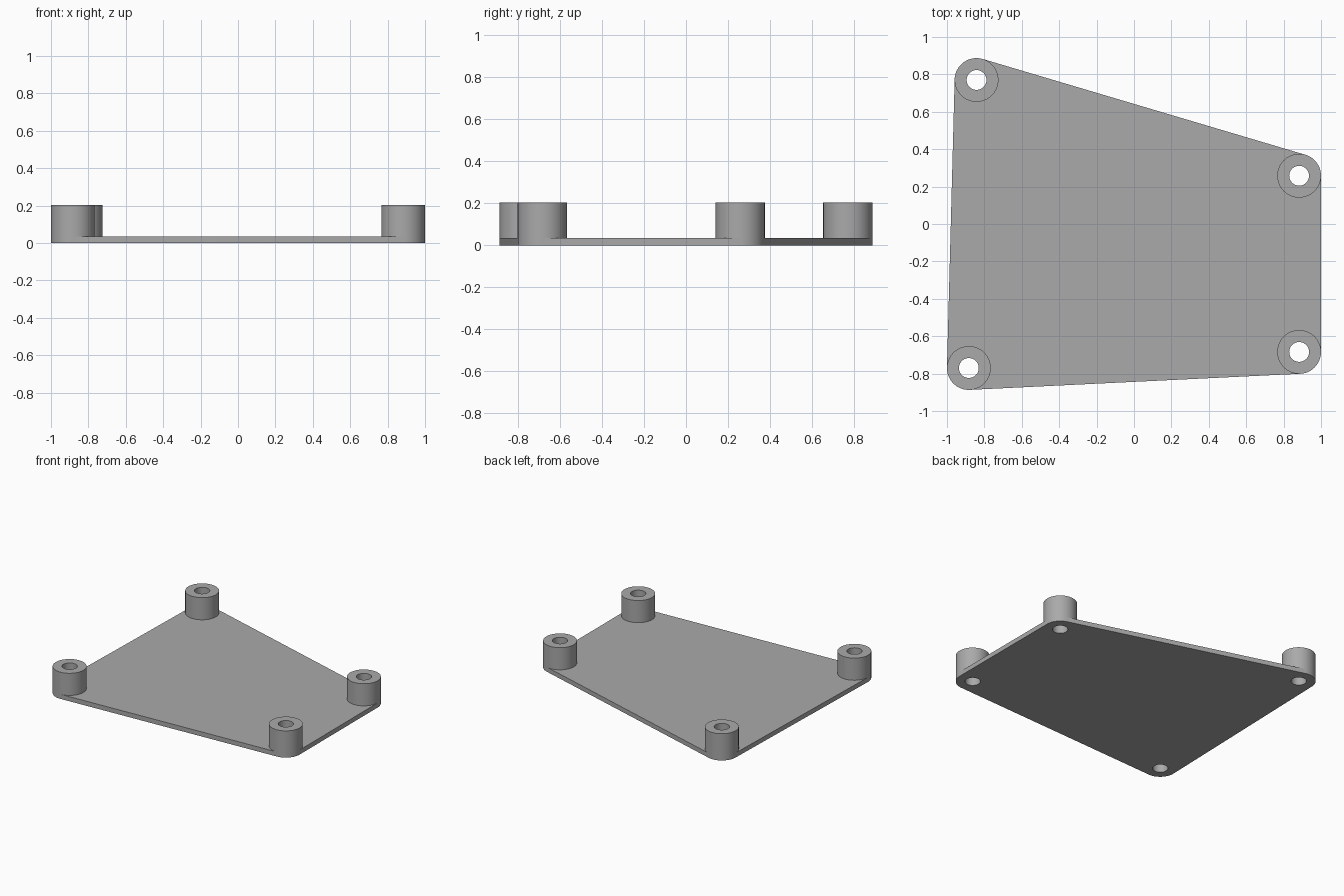
import bpy
import bmesh
import math

if "Cube" in bpy.data.objects:
    bpy.data.objects.remove(bpy.data.objects["Cube"])

N = 64                      # sides per circle
R, HOLE = 0.117, 0.053      # post and screw hole radii
PLATE_Z, TOP_Z = 0.035, 0.204
POSTS = [(-0.883, -0.77), (0.883, -0.684), (0.883, 0.258), (-0.842, 0.77)]  # counter-clockwise
NAMES = ["front_left", "front_right", "back_right", "back_left"]

grey = bpy.data.materials.new("grey")
grey.diffuse_color = (0.4, 0.4, 0.4, 1)
grey.use_nodes = True
grey.node_tree.nodes["Principled BSDF"].inputs["Base Color"].default_value = grey.diffuse_color


def on_circle(c, r, k):
    a = 2 * math.pi * k / N
    return (c[0] + r * math.cos(a), c[1] + r * math.sin(a))


def ring(bm, pts, z):
    return [bm.verts.new((x, y, z)) for x, y in pts]


def bridge(bm, low, high, inward=False):
    """Wall between two matching closed loops."""
    n = len(low)
    for i in range(n):
        j = (i + 1) % n
        quad = [low[i], low[j], high[j], high[i]]
        bm.faces.new(quad[::-1] if inward else quad)


def finish(bm, name):
    me = bpy.data.meshes.new(name)
    bm.to_mesh(me)
    bm.free()
    me.materials.append(grey)
    ob = bpy.data.objects.new(name, me)
    bpy.context.collection.objects.link(ob)
    bpy.ops.object.select_all(action='DESELECT')
    ob.select_set(True)
    bpy.context.view_layer.objects.active = ob
    bpy.ops.object.shade_smooth_by_angle(angle=math.radians(30))


# Tangent index of each straight plate edge, from post i to post i + 1
tangent = []
for i, a in enumerate(POSTS):
    b = POSTS[(i + 1) % 4]
    normal = math.atan2(-(b[0] - a[0]), b[1] - a[1])
    tangent.append(round(normal / (2 * math.pi) * N) % N)

outline, inner = [], []
for i, c in enumerate(POSTS):
    k0, k1 = tangent[i - 1], tangent[i]
    if k1 < k0:
        k1 += N
    outline += [on_circle(c, R, k) for k in range(k0, k1 + 1)]
    inner += [on_circle(c, R, k) for k in range(k0, k1 - N - 1, -1)]

# Base plate: rounded outline, pierced underside, top notched around the posts
bm = bmesh.new()
low = ring(bm, outline, 0)
holes = [ring(bm, [on_circle(c, HOLE, k) for k in range(N)], 0) for c in POSTS]
edges = [bm.edges.new((l[i - 1], l[i])) for l in [low] + holes for i in range(len(l))]
bmesh.ops.triangle_fill(bm, edges=edges, use_beauty=True, normal=(0, 0, -1))
for f in bm.faces:
    f.normal_update()
    if f.normal.z > 0:
        f.normal_flip()
bridge(bm, low, ring(bm, outline, PLATE_Z))
top = bm.faces.new(ring(bm, inner, PLATE_Z))
top.normal_update()
if top.normal.z < 0:
    top.normal_flip()
bmesh.ops.triangulate(bm, faces=[top])
bmesh.ops.remove_doubles(bm, verts=bm.verts[:], dist=1e-5)
finish(bm, "base_plate")

# Hollow standoff posts, with the bore running down through the plate
for name, c in zip(NAMES, POSTS):
    bm = bmesh.new()
    outer = [on_circle(c, R, k) for k in range(N)]
    bore = [on_circle(c, HOLE, k) for k in range(N)]
    rim, lip = ring(bm, outer, TOP_Z), ring(bm, bore, TOP_Z)
    bridge(bm, ring(bm, outer, PLATE_Z), rim)
    bridge(bm, rim, lip)
    bridge(bm, ring(bm, bore, 0), lip, inward=True)
    finish(bm, name + "_standoff")
